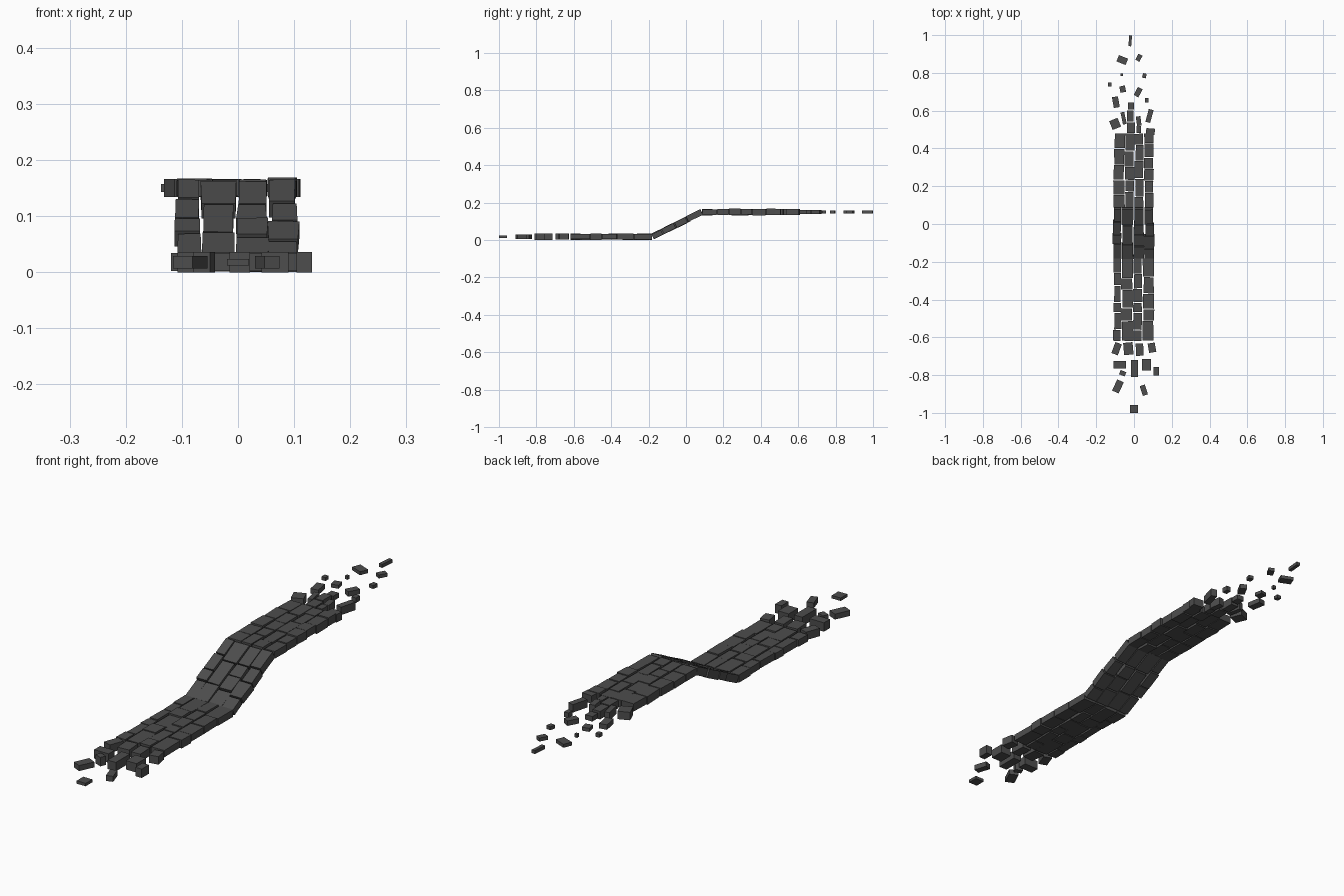
import bpy, bmesh, math, random
from mathutils import Vector

if "Cube" in bpy.data.objects:
    bpy.data.objects.remove(bpy.data.objects["Cube"])

random.seed(7)
stone = bpy.data.materials.new("dark grey stone")
stone.diffuse_color = (0.075, 0.075, 0.075, 1)
stone.use_nodes = True
stone.node_tree.nodes["Principled BSDF"].inputs["Base Color"].default_value = stone.diffuse_color

# Path centre line (y, z): low walk, ramp, high walk
PATH = [(-1.0, 0.022), (-0.18, 0.022), (0.085, 0.154), (1.0, 0.154)]


def on_path(y):
    """Height and upward normal of the path at y."""
    for (y0, z0), (y1, z1) in zip(PATH, PATH[1:]):
        if y <= y1 or y1 == 1.0:
            d = Vector((0, y1 - y0, z1 - z0)).normalized()
            return z0 + (y - y0) * (z1 - z0) / (y1 - y0), Vector((0, -d.z, d.y))


def add_block(bm, corners, thick, lift=0.0):
    """Slab from four (x, y) corners, laid on the path."""
    mid = sum(c[1] for c in corners) / 4
    n = on_path(mid)[1]
    low, high = [], []
    for x, y in corners:
        p = Vector((x, y, on_path(y)[0] + lift))
        low.append(bm.verts.new(p - n * thick / 2))
        high.append(bm.verts.new(p + n * thick / 2))
    bm.faces.new(low[::-1])
    bm.faces.new(high)
    for i in range(4):
        j = (i + 1) % 4
        bm.faces.new((low[i], low[j], high[j], high[i]))


def finish(bm, name):
    me = bpy.data.meshes.new(name)
    bm.normal_update()
    bm.to_mesh(me)
    bm.free()
    me.materials.append(stone)
    bpy.context.collection.objects.link(bpy.data.objects.new(name, me))


def paving(name, y0, y1, splits, length):
    """Columns of staggered stones between y0 and y1."""
    bm = bmesh.new()
    j = lambda a: random.uniform(-a, a)
    for xa, xb in zip(splits, splits[1:]):
        n = max(1, round((y1 - y0) / (length * random.uniform(0.85, 1.15))))
        cuts = [y0] + [y0 + (y1 - y0) * (i + j(0.25)) / n for i in range(1, n)] + [y1]
        for a, b in zip(cuts, cuts[1:]):
            g = 0.002
            l, r = xa + g + j(0.004), xb - g + j(0.004)
            add_block(bm, [(l + j(0.002), a + g), (r + j(0.002), a + g + j(0.001)),
                           (r + j(0.002), b - g), (l + j(0.002), b - g + j(0.001))],
                      random.uniform(0.027, 0.034), j(0.002))
    finish(bm, name)


def loose(name, rows, thick):
    """Loose stones: x, y, width, length, turn in degrees."""
    bm = bmesh.new()
    for x, y, w, l, turn in rows:
        c, s = math.cos(math.radians(turn)), math.sin(math.radians(turn))
        pts = [(u * w / 2, v * l / 2) for u, v in ((-1, -1), (1, -1), (1, 1), (-1, 1))]
        add_block(bm, [(x + c * u - s * v, y + s * u + c * v) for u, v in pts], thick(y))
    finish(bm, name)


# Paved sections
paving("lower_walk", -0.62, -0.18, [-0.108, -0.068, -0.004, 0.045, 0.106], 0.075)
paving("ramp", -0.18, 0.085, [-0.110, -0.068, -0.005, 0.056, 0.108], 0.082)
paving("upper_walk", 0.085, 0.48, [-0.106, -0.048, 0.002, 0.052, 0.106], 0.07)

# Stones breaking away at the low end
loose("lower_loose_stones", [
    (0.00, -0.979, .040, .042, 0), (-.085, -.860, .038, .065, -25),
    (.052, -.880, .028, .055, 18), (-.060, -.790, .032, .024, -22),
    (.118, -.780, .028, .045, 0), (.003, -.765, .037, .090, 0),
    (.066, -.745, .048, .060, 0), (-.075, -.745, .065, .038, 0),
    (-.092, -.660, .036, .062, -20), (-.030, -.660, .050, .065, 5),
    (.030, -.665, .040, .065, 3), (.095, -.655, .038, .050, 10)],
    lambda y: 0.012 if y < -0.93 else 0.022 if y < -0.83 else 0.032 if y > -0.7 else 0.036)

# Stones breaking away at the high end
loose("upper_loose_stones", [
    (-.020, .970, .015, .058, -5), (-.062, .868, .052, .036, -22),
    (.026, .880, .024, .036, -28), (-.065, .790, .012, .012, 0),
    (.055, .785, .020, .024, -12), (-.128, .738, .018, .020, 0),
    (-.060, .714, .030, .034, 12), (.022, .698, .028, .048, -28),
    (.067, .655, .020, .026, 0), (-.096, .645, .032, .058, 10),
    (-.016, .625, .032, .036, 0), (-.100, .530, .048, .050, 22),
    (-.020, .572, .034, .058, 0), (.082, .572, .026, .070, -15),
    (.025, .545, .024, .050, 8), (-.055, .560, .020, .065, 12),
    (.087, .490, .046, .032, -5), (-.015, .510, .042, .055, 0),
    (.025, .500, .026, .036, 0)],
    lambda y: 0.014 if y > 0.7 else 0.02 if y > 0.6 else 0.032)

# Rest the lowest stone on the ground
obs = list(bpy.context.collection.objects)
base = min(v.co.z for o in obs for v in o.data.vertices)
for o in obs:
    for v in o.data.vertices:
        v.co.z -= base
